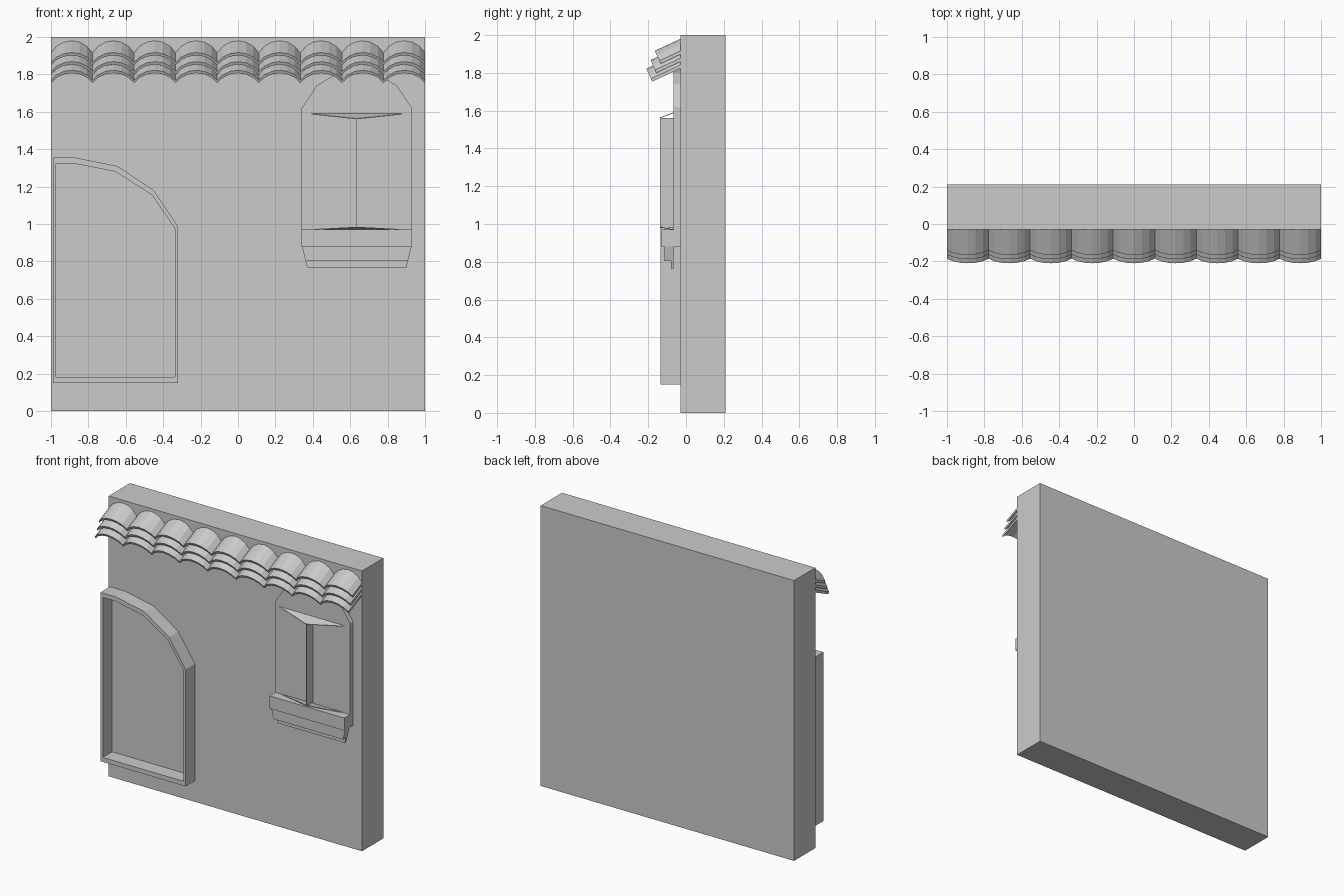
import bpy, math

if "Cube" in bpy.data.objects:
    bpy.data.objects.remove(bpy.data.objects["Cube"])

def make(name, verts, faces):
    me = bpy.data.meshes.new(name)
    me.from_pydata(verts, [], faces)
    me.update()
    ob = bpy.data.objects.new(name, me)
    bpy.context.collection.objects.link(ob)
    return ob

def box(name, x0, x1, y0, y1, z0, z1, taper=0.0):
    """Box whose bottom edge is narrower by taper on each side."""
    prism(name, [(x0 + taper, z0), (x1 - taper, z0), (x1, z1), (x0, z1)], y0, y1)

def prism(name, outline, y0, y1):
    """Extrude an x-z outline (counter-clockwise from the front) along y."""
    n = len(outline)
    verts = [(x, y, z) for y in (y0, y1) for x, z in outline]
    faces = [list(range(n)), list(range(2 * n - 1, n - 1, -1))]
    faces += [(i, i + n, (i + 1) % n + n, (i + 1) % n) for i in range(n)]
    return make(name, verts, faces)

def ring(name, outer, inner, y0, y1):
    """Frame between two x-z outlines, extruded along y."""
    n = len(outer)
    verts = [(x, y, z) for y in (y0, y1) for loop in (outer, inner) for x, z in loop]
    faces = []
    for i in range(n):
        j = (i + 1) % n
        a, b, c, d = 0, n, 2 * n, 3 * n
        faces += [(a + i, a + j, b + j, b + i), (c + i, d + i, d + j, c + j),
                  (a + i, c + i, c + j, a + j), (b + i, b + j, d + j, d + i)]
    return make(name, verts, faces)

# Wall slab
box("wall", -1, 1, -0.03, 0.21, 0, 2)

# Door surround with half arch
outer = [(-0.99, 0.15), (-0.32, 0.15), (-0.32, 0.985), (-0.45, 1.18),
         (-0.645, 1.31), (-0.87, 1.355), (-0.99, 1.355)]
inner = [(-0.973, 0.182), (-0.337, 0.182), (-0.337, 0.975), (-0.46, 1.155),
         (-0.655, 1.28), (-0.875, 1.323), (-0.973, 1.323)]
ring("door_frame", outer, inner, -0.135, -0.03)

# Arched window panel
CX = 0.635
half = [(0.295, 0.93), (0.295, 1.62), (0.215, 1.74), (0.115, 1.80)]
prism("window_panel", [(CX + x, z) for x, z in half] + [(CX, 1.82)] +
      [(CX - x, z) for x, z in reversed(half)], -0.065, -0.03)

# Mullion fin with triangular top and bottom ledges
T = 0.002
prism("window_mullion", [(CX - T, 0.98), (CX + T, 0.98), (CX + T, 1.56), (CX - T, 1.56)],
      -0.137, -0.065)

def ledge(name, w, z_wall, z_tip):
    tri = [(CX - w, -0.065, z_wall), (CX, -0.137, z_tip), (CX + w, -0.065, z_wall)]
    verts = [(x, y, z + o) for o in (T, -T) for x, y, z in tri]
    make(name, verts, [(0, 1, 2), (5, 4, 3), (0, 3, 4, 1), (1, 4, 5, 2), (2, 5, 3, 0)])

ledge("window_top_ledge", 0.265, 1.59, 1.562)
ledge("window_bottom_ledge", 0.25, 0.97, 0.983)

# Sill and stepped tapered bracket
box("window_sill", 0.34, 0.93, -0.13, -0.03, 0.88, 0.97)
box("sill_bracket", 0.342, 0.928, -0.115, -0.067, 0.805, 0.88, 0.019)
box("sill_bracket_lip", 0.361, 0.909, -0.08, -0.067, 0.765, 0.805, 0.01)

# Roof tiles: three overlapping rows of nine arched tiles
COLS, SEG, RISE, THICK = 9, 6, 0.058, 0.017
S = math.radians(25)
W = 2 / COLS
R = ((W / 2) ** 2 + RISE ** 2) / (2 * RISE)
A = math.asin(W / 2 / R)

def tile(name, cx, fy, fz):
    length = (-0.03 - fy) / math.cos(S)
    n = SEG + 1
    verts = []
    for d in (0, length):
        for t in (0, -THICK):
            for i in range(n):
                a = -A + 2 * A * i / SEG
                h = R * math.cos(a) - R + t
                verts.append((cx + R * math.sin(a),
                              fy + d * math.cos(S) - h * math.sin(S),
                              fz + d * math.sin(S) + h * math.cos(S)))
    faces = []
    for i in range(SEG):
        j = i + 1
        faces += [(i, j, 2 * n + j, 2 * n + i), (n + i, 3 * n + i, 3 * n + j, n + j),
                  (i, n + i, n + j, j), (2 * n + i, 2 * n + j, 3 * n + j, 3 * n + i)]
    faces += [(0, 2 * n, 3 * n, n), (n - 1, 2 * n - 1, 4 * n - 1, 3 * n - 1)]
    make(name, verts, faces)

for row, (fy, fz) in enumerate([(-0.165, 1.917), (-0.188, 1.868), (-0.21, 1.822)]):
    for c in range(COLS):
        tile(f"roof_tile_{row}_{c}", -1 + W * (c + 0.5), fy, fz)
